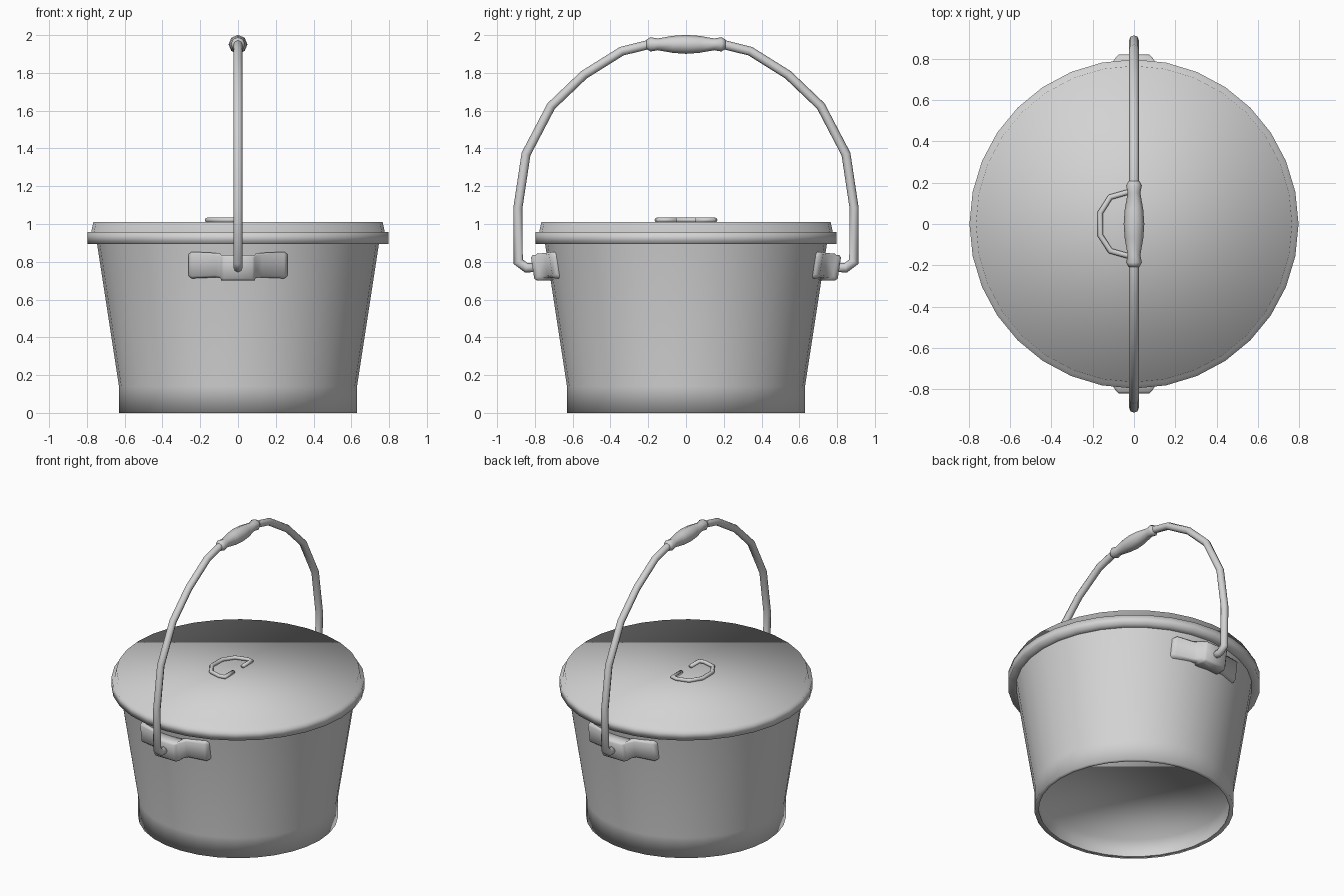
import bpy, bmesh, math
from mathutils import Vector

if "Cube" in bpy.data.objects:
    bpy.data.objects.remove(bpy.data.objects["Cube"], do_unlink=True)

steel = bpy.data.materials.new("grey_steel")
steel.use_nodes = True
GREY = (0.65, 0.65, 0.65, 1)
steel.diffuse_color = GREY
steel.node_tree.nodes["Principled BSDF"].inputs["Base Color"].default_value = GREY


def finish(name, bm):
    """Turn a bmesh into a smooth-shaded steel object."""
    for f in bm.faces:
        f.smooth = True
    mesh = bpy.data.meshes.new(name)
    bm.to_mesh(mesh)
    bm.free()
    mesh.materials.append(steel)
    obj = bpy.data.objects.new(name, mesh)
    bpy.context.collection.objects.link(obj)
    return obj


def loft(bm, rings, cap_start=True, cap_end=True):
    """Skin a list of point rings with quads, with optional caps."""
    rows = [[bm.verts.new(p) for p in ring] for ring in rings]
    for a, b in zip(rows, rows[1:]):
        for i in range(len(a)):
            j = (i + 1) % len(a)
            bm.faces.new((a[i], a[j], b[j], b[i]))
    if cap_start:
        bm.faces.new(rows[0][::-1])
    if cap_end:
        bm.faces.new(rows[-1])


def lathe(name, profile, sides=32, **caps):
    """Revolve (radius, height) points about z; faces point right of the profile."""
    turn = [math.tau * i / sides for i in range(sides)]
    bm = bmesh.new()
    loft(bm, [[(r * math.cos(a), r * math.sin(a), z) for a in turn]
              for r, z in profile], **caps)
    return finish(name, bm)


def sweep(name, path, radii, normal, sides=8):
    """Sweep a round section along a planar path with mitred corners."""
    pts = [Vector(p) for p in path]
    n = Vector(normal)
    rings = []
    for i, p in enumerate(pts):
        before = (p - pts[max(i - 1, 0)]).normalized()
        after = (pts[min(i + 1, len(pts) - 1)] - p).normalized()
        tangent = (before + after).normalized()
        mitre = max(tangent.dot(after), tangent.dot(before), 0.5)
        side = n.cross(tangent) / mitre
        rings.append([p + radii[i] * (math.cos(math.tau * k / sides) * n +
                                      math.sin(math.tau * k / sides) * side)
                      for k in range(sides)])
    bm = bmesh.new()
    loft(bm, rings)
    bmesh.ops.recalc_face_normals(bm, faces=bm.faces)
    return finish(name, bm)


# Tapered body standing on a foot ring
lathe("bucket_body", [(0.602, 0), (0.63, 0), (0.63, 0.14), (0.747, 0.9)],
      cap_start=False, cap_end=False)

# Raised floor inside the foot ring
lathe("bucket_floor", [(0.602, 0.122), (0.602, 0)], cap_end=False)
floor = bpy.data.objects["bucket_floor"].data
for face in floor.polygons:
    if len(face.vertices) > 4 and face.normal.z > 0:
        face.flip()

# Lid with its overhanging rim
lathe("lid", [(0.74, 0.895), (0.797, 0.895), (0.797, 0.958), (0.777, 0.958),
              (0.766, 1.01)], cap_start=False)

# Small open ring lying on the lid
half = [(0, 0.05), (0, 0.145), (-0.035, 0.153), (-0.115, 0.13), (-0.163, 0.055)]
ring = half + [(x, -y) for x, y in reversed(half)]
sweep("lid_ring", [(x, y, 1.021) for x, y in ring], [0.013] * len(ring), (0, 0, 1))

# Carrying bail
arm = [(0.77, 0.77), (0.845, 0.768), (0.888, 0.8), (0.89, 1.085), (0.847, 1.37),
       (0.714, 1.624), (0.54, 1.79), (0.34, 1.915), (0.19, 1.952)]
bail = [(0, -y, z) for y, z in arm] + [(0, y, z) for y, z in reversed(arm)]
sweep("bail", bail, [0.024] * len(bail), (1, 0, 0))

# Turned grip at the top of the bail
grip = [(0.208, 0.026), (0.187, 0.038), (0.15, 0.031), (0.07, 0.045)]
grip = [(-y, r) for y, r in grip] + [(0, 0.05)] + [(y, r) for y, r in reversed(grip)]
sweep("grip", [(0, y, 1.951) for y, r in grip], [r for y, r in grip], (1, 0, 0))

# Ears: stepped brackets on the sloping wall, as (x, outer y, low z, high z)
stations = [(0.262, 0.69, 0.725, 0.84), (0.245, 0.715, 0.712, 0.853),
            (0.125, 0.742, 0.717, 0.847), (0.094, 0.79, 0.714, 0.843),
            (0.089, 0.8, 0.702, 0.836), (0.075, 0.814, 0.7, 0.836)]
stations = [(-x, y, lo, hi) for x, y, lo, hi in stations] + stations[::-1]
for name, sign in (("front_ear", -1), ("back_ear", 1)):
    bm = bmesh.new()
    rings = []
    for x, y, lo, hi in stations:
        section = [(y - 0.1, lo), (y - 0.012, lo), (y, lo + 0.012),
                   (y, hi - 0.012), (y - 0.012, hi), (y - 0.1, hi)]
        # lean with the wall
        rings.append([(x, sign * (v + 0.155 * (z - 0.78)), z) for v, z in section])
    loft(bm, rings)
    bmesh.ops.recalc_face_normals(bm, faces=bm.faces)
    finish(name, bm)
